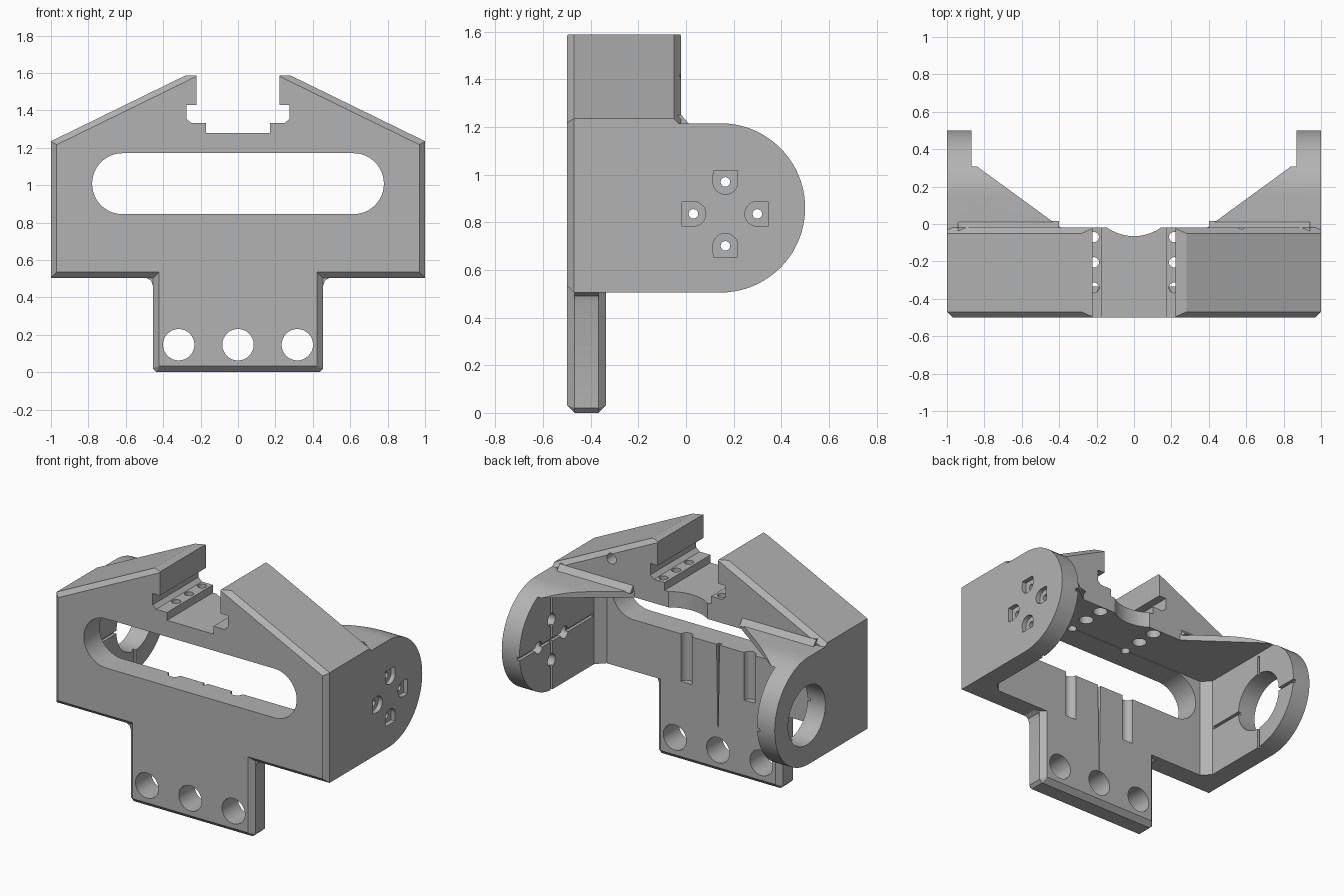
import bpy, bmesh
from math import sin, cos, pi

if "Cube" in bpy.data.objects:
    bpy.data.objects.remove(bpy.data.objects["Cube"], do_unlink=True)

grey = bpy.data.materials.new("matte grey")
grey.use_nodes = True
colour = (0.45, 0.45, 0.45, 1)
grey.diffuse_color = colour
grey.node_tree.nodes["Principled BSDF"].inputs["Base Color"].default_value = colour


def arc(cx, cy, r, start=0.0, end=2 * pi, n=32):
    """Points on an arc; a full turn leaves out the duplicate end point."""
    count = n if end - start > 6.28 else n + 1
    return [(cx + r * cos(start + (end - start) * i / n),
             cy + r * sin(start + (end - start) * i / n)) for i in range(count)]


def rect(a, b, c, d):
    return [(a, c), (b, c), (b, d), (a, d)]


def prism(name, pts, axis, lo, hi, bevel=0, pick=None):
    """Extrude a flat outline along an axis, bevelling edges chosen by midpoint."""
    def place(p, h):
        return {"x": (h, *p), "y": (p[0], h, p[1]), "z": (*p, h)}[axis]
    bm = bmesh.new()
    low = [bm.verts.new(place(p, lo)) for p in pts]
    high = [bm.verts.new(place(p, hi)) for p in pts]
    bm.faces.new(low)
    bm.faces.new(high)
    for i in range(len(pts)):
        j = (i + 1) % len(pts)
        bm.faces.new((low[i], low[j], high[j], high[i]))
    bmesh.ops.recalc_face_normals(bm, faces=bm.faces)
    if bevel:
        chosen = [e for e in bm.edges if pick((e.verts[0].co + e.verts[1].co) / 2, e)]
        bmesh.ops.bevel(bm, geom=chosen, offset=bevel, segments=1, affect="EDGES")
    mesh = bpy.data.meshes.new(name)
    bm.to_mesh(mesh)
    bm.free()
    mesh.materials.append(grey)
    ob = bpy.data.objects.new(name, mesh)
    bpy.context.collection.objects.link(ob)
    return ob


def combine(base, other, operation):
    mod = base.modifiers.new("combine", "BOOLEAN")
    mod.operation, mod.solver, mod.object = operation, "EXACT", other
    bpy.context.view_layer.objects.active = base
    bpy.ops.object.modifier_apply(modifier=mod.name)
    bpy.data.objects.remove(other, do_unlink=True)


def cut(pts, axis, lo, hi):
    combine(body, prism("cutter", pts, axis, lo, hi), "DIFFERENCE")


def add(part):
    combine(body, part, "UNION")


FRONT, PLATE, ROOF = -0.5, -0.335, -0.02
BASE, TOP, UNDER = 0.505, 1.215, 1.175
MID_Y, MID_Z = 0.165, 0.835

# Main housing: gabled outline with chamfered front and rear rims
gable = [(-1, BASE), (1, BASE), (1, 1.235), (0.28, 1.587), (-0.28, 1.587), (-1, 1.235)]


def rims(mid, edge):
    along_y = abs(edge.verts[0].co.y - edge.verts[1].co.y) > 0.1
    return not along_y and mid.z < 1.5 and (mid.y < -0.4 or mid.z > 1.3)


body = prism("bracket_body", gable, "y", FRONT, ROOF, 0.03, rims)

# Open interior with chamfered inner corners
cut([(-0.87, 0.3), (-0.87, -0.28), (-0.815, PLATE), (0.815, PLATE), (0.87, -0.28), (0.87, 0.3)],
    "z", 0.3, UNDER)

# Rounded side arms
rad = (TOP - BASE) / 2
arm = [(-0.3, BASE)] + arc(0.5 - rad, BASE + rad, rad, -pi / 2, pi / 2, 40) + [(-0.3, TOP)]
for lo in (-1, 0.87):
    add(prism("side_arm", arm, "x", lo, lo + 0.13))

# Corner gussets and the sloped fillet behind the roof
for s in (-1, 1):
    gusset = prism("gusset", [(s * 0.39, -0.06), (s * 0.39, -0.02), (s * 0.87, 0.33),
                              (s * 0.95, 0.33), (s * 0.95, -0.06)], "z", UNDER, 1.3)
    combine(gusset, prism("arm_limit", arm, "x", -1.2, 1.2), "INTERSECT")
    add(gusset)
    lo, hi = sorted((s * 0.4, s * 0.94))
    add(prism("roof_fillet", [(-0.06, 1.2), (0.015, 1.21), (-0.02, 1.25), (-0.06, 1.25)], "x", lo, hi))

# Lower mounting tab, chamfered front and back
tab_outline = [(-0.455, 0.56), (-0.455, 0.02), (-0.435, 0), (0.435, 0), (0.455, 0.02), (0.455, 0.56)]


def tab_rims(mid, edge):
    return abs(edge.verts[0].co.y - edge.verts[1].co.y) < 0.1 and mid.z < 0.5


add(prism("mounting_tab", tab_outline, "y", FRONT, PLATE, 0.032, tab_rims))
for s in (-1, 1):
    add(prism("tab_fillet", [(s * 0.42, 0.53), (s * 0.42, 0.46), (s * 0.455, 0.46),
                             (s * 0.465, 0.49), (s * 0.49, BASE), (s * 0.49, 0.53)],
              "y", FRONT + 0.032, PLATE - 0.032))

# Tab bolt holes and the long window
for x in (-0.317, 0, 0.317):
    cut(arc(x, 0.147, 0.084), "y", -0.6, 0)
cut(arc(0.617, 1.008, 0.163, -pi / 2, pi / 2, 24) + arc(-0.617, 1.008, 0.163, pi / 2, 1.5 * pi, 24),
    "y", -0.6, -0.2)

# Stepped channel through the roof
half = [(0.17, 1.28), (0.17, 1.332), (0.25, 1.332), (0.275, 1.355), (0.275, 1.43),
        (0.222, 1.43), (0.222, 1.7)]
cut(half + [(-x, z) for x, z in reversed(half)], "y", -0.6, 0.1)
cut(arc(0, 0.185, 0.25, n=64), "z", 1.1, 1.5)

# Channel screw holes with wider seats below
for s in (-1, 1):
    for y in (-0.07, -0.205, -0.34):
        cut(arc(s * 0.215, y, 0.028, n=20), "z", 1.1, 1.4)
        if y > -0.3:
            cut(arc(s * 0.215, y, 0.045, n=20), "z", 1.1, 1.23)

# Blind hole in the roof's rear face
cut(arc(0.56, 1.385, 0.035, n=20), "y", -0.17, 0.1)

# Rear plate channels and centre score line
for s in (-1, 1):
    cut(arc(s * 0.23, PLATE, 0.04, n=20), "z", 0.53, 0.9)
cut([(-0.012, 0.9), (0, 0.2), (0.012, 0.9)], "y", PLATE - 0.025, -0.2)

# Large bearing hole on the right arm
cut(arc(MID_Y, MID_Z, 0.195, n=48), "x", -1.1, -0.8)

# Screw holes on the left arm: outer pockets, inner bores
for k in range(4):
    c, d = cos(k * pi / 2), sin(k * pi / 2)
    y, z = MID_Y + 0.134 * c, MID_Z + 0.134 * d
    pocket = [(0.048, -0.05), (0.048, 0.05)] + arc(0, 0, 0.052, pi / 2, 1.5 * pi, 14)
    cut([(y + u * c - v * d, z + u * d + v * c) for u, v in pocket], "x", 0.97, 1.1)
    cut(arc(y, z, 0.02, n=16), "x", 0.8, 1.1)
    cut(arc(y, z, 0.04, n=20), "x", 0.8, 0.935)

# Alignment score lines on the arms' inner faces
for s in (-1, 1):
    lo, hi = sorted((s * 0.8, s * 0.89))
    cut(rect(-0.27, 0.6, MID_Z - 0.01, MID_Z + 0.01), "x", lo, hi)
    cut(rect(MID_Y - 0.01, MID_Y + 0.01, 0.4, UNDER - 0.02), "x", lo, hi)

# Smooth curved walls, keep hard edges
bpy.ops.object.select_all(action="DESELECT")
body.select_set(True)
bpy.context.view_layer.objects.active = body
bpy.ops.object.shade_smooth_by_angle(angle=pi / 7)
